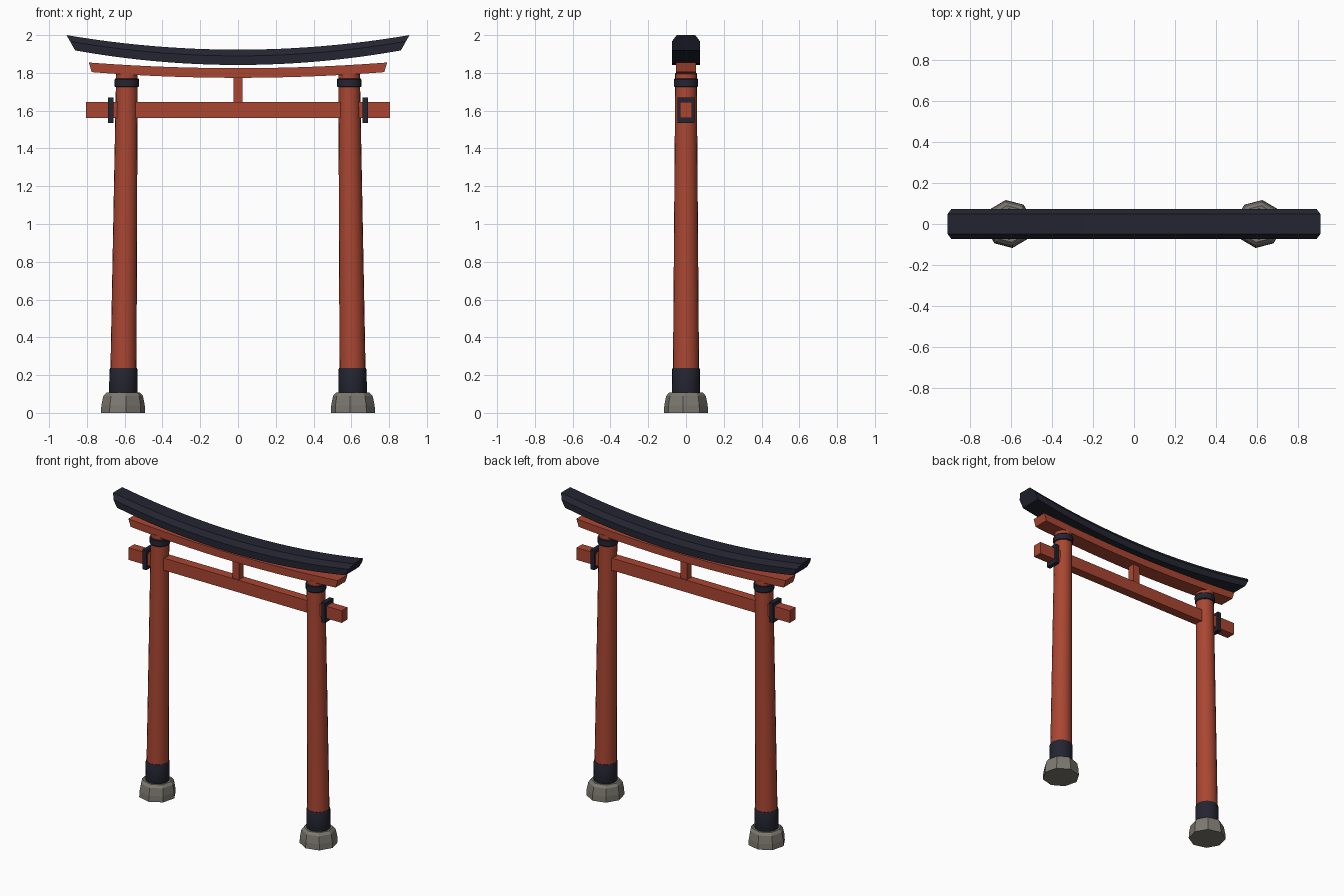
import bpy, bmesh, math
from mathutils import Vector

cube = bpy.data.objects.get("Cube")
if cube:
    bpy.data.objects.remove(cube, do_unlink=True)


def material(name, rgb):
    m = bpy.data.materials.new(name)
    m.use_nodes = True
    m.diffuse_color = (*rgb, 1)
    m.node_tree.nodes["Principled BSDF"].inputs["Base Color"].default_value = (*rgb, 1)
    return m


RED = material("vermilion paint", (0.40, 0.062, 0.032))
BLACK = material("blue black lacquer", (0.017, 0.018, 0.03))
STONE = material("grey stone", (0.2, 0.19, 0.16))


def finish(name, bm, mat, smooth=True):
    bmesh.ops.recalc_face_normals(bm, faces=bm.faces[:])
    mesh = bpy.data.meshes.new(name)
    bm.to_mesh(mesh)
    bm.free()
    mesh.materials.append(mat)
    obj = bpy.data.objects.new(name, mesh)
    bpy.context.collection.objects.link(obj)
    if smooth:
        bpy.ops.object.select_all(action="DESELECT")
        obj.select_set(True)
        bpy.context.view_layer.objects.active = obj
        bpy.ops.object.shade_smooth_by_angle(angle=math.radians(30))
    return obj


def loft(name, rings, mat, smooth=True):
    """Skin a list of closed rings and cap both ends."""
    bm = bmesh.new()
    loops = [[bm.verts.new(p) for p in ring] for ring in rings]
    n = len(loops[0])
    for a, b in zip(loops, loops[1:]):
        for i in range(n):
            j = (i + 1) % n
            bm.faces.new((a[i], a[j], b[j], b[i]))
    bm.faces.new(loops[0])
    bm.faces.new(loops[-1])
    return finish(name, bm, mat, smooth)


def box(name, low, high, mat):
    bm = bmesh.new()
    bmesh.ops.create_cube(bm, size=1)
    low, high = Vector(low), Vector(high)
    for v in bm.verts:
        v.co = (low + high) / 2 + v.co * (high - low)
    return finish(name, bm, mat, False)


def curved_beam(name, half, undercut, base, rise, section, mat, steps=24):
    """Upswept beam: section is (y, height), ends slant outward to the top."""
    top = max(h for _, h in section)
    rings = []
    for k in range(steps + 1):
        t = 2 * k / steps - 1
        rings.append([(t * (half - undercut * (1 - h / top)), y, base + h + rise * t * t)
                      for y, h in section])
    return loft(name, rings, mat)


def turned(name, side, profile, mat, sides=20, turn=0.0, smooth=True):
    """Round part on the inward leaning pillar axis; profile is (radius, z)."""
    rings = []
    for r, z in profile:
        cx = 0.609 - 0.0115 * z
        angles = [math.tau * i / sides + turn for i in range(sides)]
        rings.append([(side * (cx + r * math.cos(a)), r * math.sin(a), z) for a in angles])
    return loft(name, rings, mat, smooth)


# Pillars with stones, bands and tie beam collars
for label, s in (("left", 1), ("right", -1)):
    turned(label + "_base_stone", s,
           [(0.118, 0), (0.116, 0.04), (0.106, 0.09), (0.09, 0.107)],
           STONE, sides=8, turn=math.radians(-8), smooth=False)
    turned(label + "_pillar", s, [(0.07, 0.1), (0.057, 1.8)], RED)
    turned(label + "_lower_band", s,
           [(0.072, 0.1), (0.075, 0.11), (0.074, 0.23), (0.071, 0.237)], BLACK)
    turned(label + "_upper_band", s,
           [(0.06, 1.724), (0.064, 1.729), (0.064, 1.766), (0.06, 1.771)], BLACK)
    box(label + "_collar", (s * 0.674 - 0.014, -0.045, 1.535),
        (s * 0.674 + 0.014, 0.045, 1.67), BLACK)

# Straight tie beam and centre strut
box("tie_beam", (-0.805, -0.031, 1.562), (0.805, 0.031, 1.645), RED)
box("centre_strut", (-0.025, -0.023, 1.64), (0.025, 0.023, 1.79), RED)

# Upper red beam and dark chamfered roof beam
curved_beam("upper_beam", 0.79, 0.016, 1.774, 0.03,
            [(-0.053, 0), (0.053, 0), (0.053, 0.051), (-0.053, 0.051)], RED)
curved_beam("roof_beam", 0.908, 0.046, 1.842, 0.077,
            [(-0.074, 0), (0.074, 0), (0.074, 0.048), (0.049, 0.081),
             (-0.049, 0.081), (-0.074, 0.048)], BLACK)
